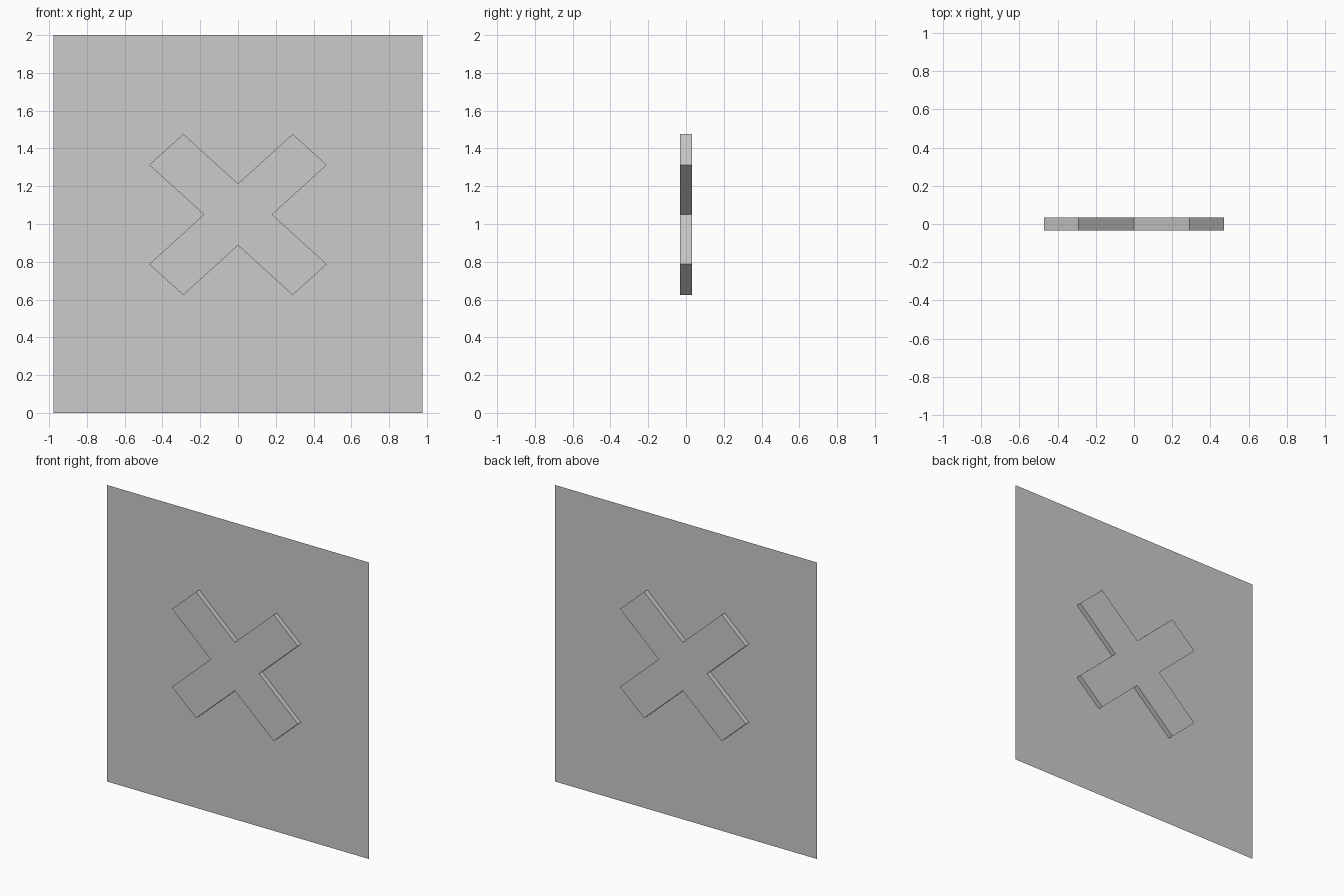
import bpy, bmesh
from mathutils import Vector

if "Cube" in bpy.data.objects:
    bpy.data.objects.remove(bpy.data.objects["Cube"])


def make_object(name, bm):
    bmesh.ops.recalc_face_normals(bm, faces=bm.faces)
    mesh = bpy.data.meshes.new(name)
    bm.to_mesh(mesh)
    bm.free()
    obj = bpy.data.objects.new(name, mesh)
    bpy.context.collection.objects.link(obj)
    return obj


def outline(bm, points, y):
    return bm.faces.new([bm.verts.new((x, y, z)) for x, z in points])


# Thin flat panel
W, H = 0.978, 2.0
bm = bmesh.new()
outline(bm, [(-W, 0), (W, 0), (W, H), (-W, H)], 0)
make_object("panel", bm)

# Diagonal cross: one quarter of the outline, turned into all four
CZ, HALF = 1.05, 0.033
NX, NZ = 0.181, 0.163    # inner notches
AX, AZ = 0.289, 0.263    # arm length beyond the notches
quarter = [(NX, 0), (NX + AX, AZ), (AX, NZ + AZ), (0, NZ)]
upper = quarter + [(-x, z) for x, z in quarter[-2:0:-1]] + [(-NX, 0)]
full = upper + [(x, -z) for x, z in upper[-2:0:-1]]

bm = bmesh.new()
face = outline(bm, [(x, z + CZ) for x, z in full], -HALF)
ext = bmesh.ops.extrude_face_region(bm, geom=[face], use_keep_orig=True)
bmesh.ops.translate(bm, vec=Vector((0, 2 * HALF, 0)),
                    verts=[g for g in ext["geom"] if isinstance(g, bmesh.types.BMVert)])
make_object("diagonal_cross", bm)
